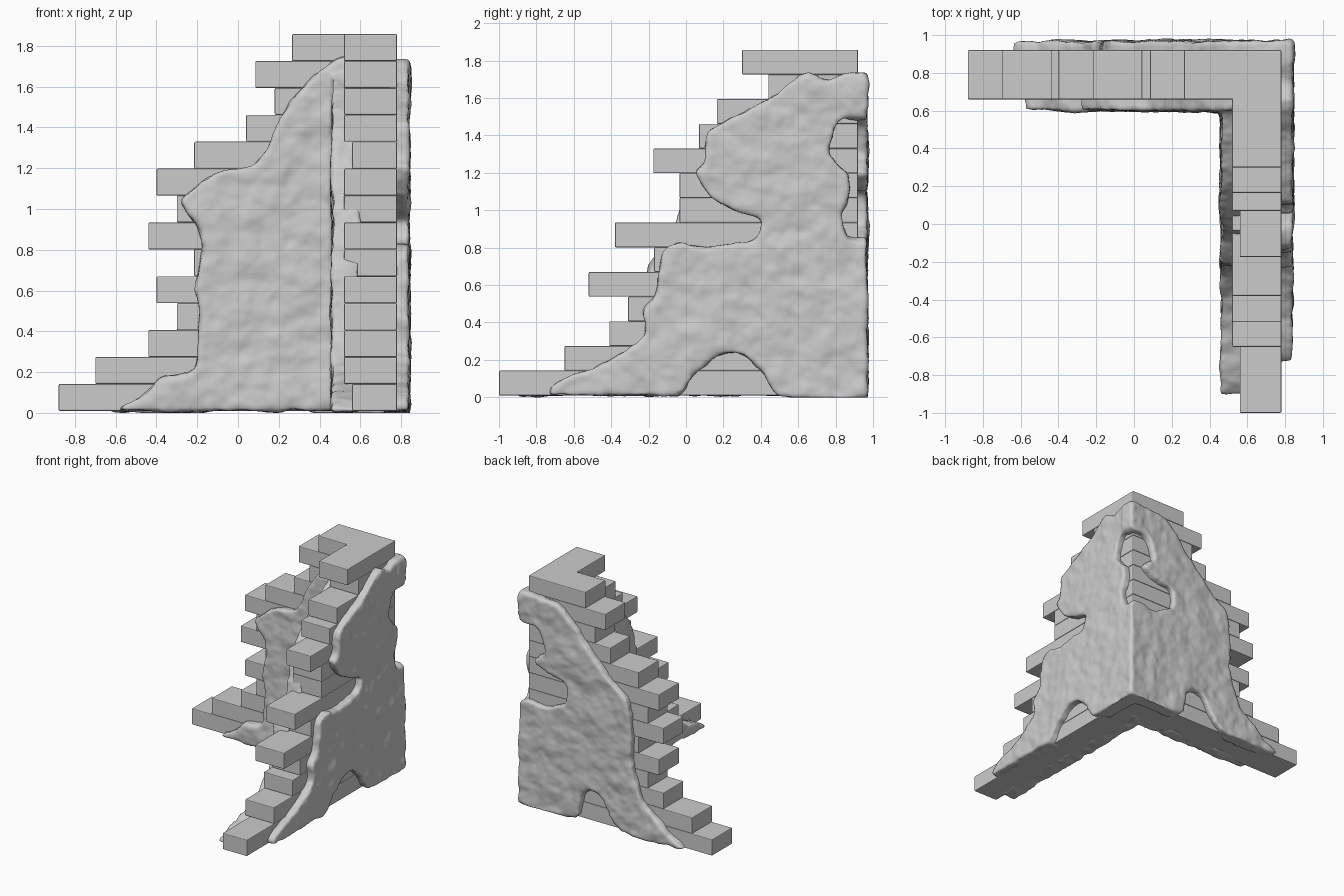
import bpy, bmesh
from mathutils import Vector, noise

cube = bpy.data.objects.get("Cube")
if cube:
    bpy.data.objects.remove(cube)

stone = bpy.data.materials.new("pale_grey_stone")
stone.use_nodes = True
GREY = (0.6, 0.6, 0.6, 1)
stone.diffuse_color = GREY
stone.node_tree.nodes["Principled BSDF"].inputs["Base Color"].default_value = GREY


def make_object(name, bm):
    bmesh.ops.recalc_face_normals(bm, faces=bm.faces)
    mesh = bpy.data.meshes.new(name)
    bm.to_mesh(mesh)
    bm.free()
    mesh.materials.append(stone)
    obj = bpy.data.objects.new(name, mesh)
    bpy.context.collection.objects.link(obj)
    return obj


def block(name, low, high):
    """Brick block with softened edges."""
    bm = bmesh.new()
    bmesh.ops.create_cube(bm, size=1)
    low, high = Vector(low), Vector(high)
    for v in bm.verts:
        v.co = (low + high) / 2 + v.co * (high - low)
    obj = make_object(name, bm)
    bevel = obj.modifiers.new("soft_edges", "BEVEL")
    bevel.width = 0.006
    bevel.segments = 2


# Brick courses: stepped free ends of the back arm (x) and the side arm (y)
BACK_ENDS = [-.88, -.7, -.44, -.3, -.4, -.215, -.44, -.3, -.4, -.215, .04, .18, .085, .265]
SIDE_ENDS = [-1, -.65, -.41, -.31, -.52, -.17, -.38, -.035, -.035, -.175, .07, .165, .44, .3]
COURSE = 0.132
for i, (bx, sy) in enumerate(zip(BACK_ENDS, SIDE_ENDS)):
    z0, z1 = 0.01 + i * COURSE, 0.01 + (i + 1) * COURSE
    inner = 0.56 if i in (0, 9) else 0.52
    # The arms interlock alternately at the corner
    through = i % 2 == 0
    block(f"back_course_{i + 1}", (bx, .66, z0), (.78 if through else .54, .92, z1))
    block(f"side_course_{i + 1}", (inner, sy, z0), (.78, .68 if through else .92, z1))


# Plaster sheets: outlines as (distance along wall, height)
def spline(points, steps=4):
    """Closed smooth curve through the outline points."""
    out, n = [], len(points)
    for i in range(n):
        a, b, c, d = (Vector(points[(i + k) % n]) for k in (-1, 0, 1, 2))
        if (c - b).length > 0.6:
            out.append(b)
            continue
        m0, m1 = (c - a) * 0.3, (d - b) * 0.3
        # Limit tangents so short segments do not overshoot
        for m in (m0, m1):
            if m.length > (c - b).length:
                m *= (c - b).length / m.length
        for s in range(steps):
            t = s / steps
            out.append(b * (2 * t**3 - 3 * t**2 + 1) + m0 * (t**3 - 2 * t**2 + t)
                       + c * (3 * t**2 - 2 * t**3) + m1 * (t**3 - t**2))
    return out


def add_sheet(bm, outline, axis, start, end):
    """Extrude an outline through the given range of one horizontal axis."""
    def place(p, depth):
        return (depth, p.x, p.y) if axis == "x" else (p.x, depth, p.y)
    curve = spline(outline)
    front = [bm.verts.new(place(p, start)) for p in curve]
    back = [bm.verts.new(place(p, end)) for p in curve]
    bm.faces.new(front)
    bm.faces.new(back[::-1])
    for i in range(len(front)):
        j = (i + 1) % len(front)
        bm.faces.new((front[j], front[i], back[i], back[j]))


OUTER_SIDE = [(-.72, .01), (-.7, .08), (-.4, .2), (-.22, .33), (-.23, .47), (-.16, .55),
              (-.13, .78), (-.05, .83), (.1, .8), (.36, .84), (.4, .95), (.25, 1),
              (.13, 1.07), (.05, 1.2), (.1, 1.25), (.13, 1.43), (.4, 1.57), (.55, 1.68),
              (.66, 1.73), (.75, 1.69), (.85, 1.73), (.97, 1.72), (.97, 1.53), (.82, 1.48),
              (.76, 1.3), (.86, 1.2), (.88, 1.1), (.83, .98), (.86, .85), (.97, .8),
              (.97, .01), (.5, .01), (.42, .13), (.3, .23), (.18, .23), (.05, .12), (-.05, .01)]
OUTER_BACK = [(-.64, .01), (-.5, .1), (-.27, .31), (-.17, .6), (-.18, .85), (-.13, 1.09),
              (.01, 1.2), (.22, 1.42), (.32, 1.55), (.48, 1.7), (.66, 1.73), (.84, 1.72),
              (.84, 1.5), (.66, 1.47), (.6, 1.3), (.7, 1.2), (.6, 1.14), (.42, 1.08),
              (.42, .92), (.6, .84), (.84, .82), (.84, .01), (.33, .01), (.28, .2),
              (.2, .28), (.1, .24), (-.08, .01)]
INNER_BACK = [(-.58, .01), (-.45, .1), (-.38, .17), (-.21, .21), (-.19, .5), (-.21, .6),
              (-.17, .8), (-.2, .92), (-.28, 1.03), (-.22, 1.1), (-.1, 1.18), (.07, 1.21),
              (.15, 1.3), (.19, 1.42), (.27, 1.54), (.4, 1.67), (.5, 1.74), (.6, 1.74), (.6, .01)]
INNER_SIDE = [(-.9, .01), (-.84, .06), (-.6, .14), (-.38, .25), (-.25, .4), (-.2, .7),
              (-.08, .85), (0, 1.1), (.1, 1.28), (.22, 1.43), (.44, 1.58), (.56, 1.65),
              (.7, 1.7), (.7, .01)]

bm = bmesh.new()
add_sheet(bm, OUTER_SIDE, "x", .72, .84)
add_sheet(bm, OUTER_BACK, "y", .86, .968)
add_sheet(bm, INNER_BACK, "y", .6, .72)
add_sheet(bm, INNER_SIDE, "x", .462, .6)
plaster = make_object("rough_plaster", bm)

# Fuse the sheets and soften their broken edges
remesh = plaster.modifiers.new("fuse", "REMESH")
remesh.mode = "VOXEL"
remesh.voxel_size = 0.016
soften = plaster.modifiers.new("soften", "SMOOTH")
soften.iterations = 4
fused = bpy.data.meshes.new_from_object(
    plaster.evaluated_get(bpy.context.evaluated_depsgraph_get()))
plaster.modifiers.clear()
plaster.data = fused

# Uneven trowelled surface
normals = [v.normal.copy() for v in fused.vertices]
for v, normal in zip(fused.vertices, normals):
    p = v.co.copy()
    lumps = 0.013 * noise.noise(p * 5) + 0.009 * noise.noise(p * 13) + 0.004 * noise.noise(p * 30)
    v.co = p + normal * lumps
    v.co.z = max(v.co.z, 0)
for face in fused.polygons:
    face.use_smooth = True
